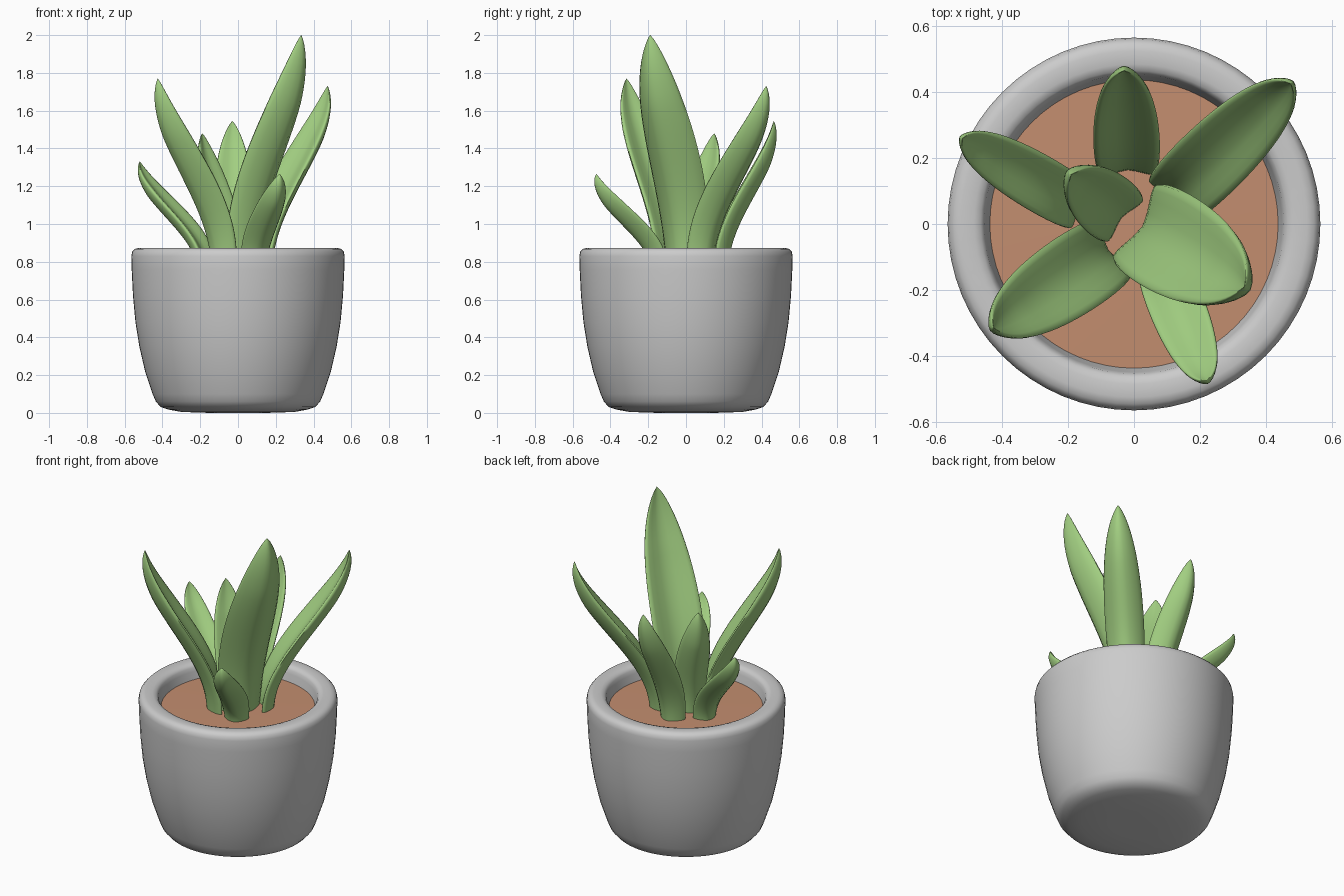
import bpy, bmesh, math
from mathutils import Vector

if "Cube" in bpy.data.objects:
    bpy.data.objects.remove(bpy.data.objects["Cube"])


def material(name, color):
    m = bpy.data.materials.new(name)
    m.diffuse_color = (*color, 1)
    m.use_nodes = True
    m.node_tree.nodes["Principled BSDF"].inputs["Base Color"].default_value = m.diffuse_color
    return m


def finish(name, bm, mat=None, angle=60):
    bmesh.ops.recalc_face_normals(bm, faces=bm.faces)
    me = bpy.data.meshes.new(name)
    bm.to_mesh(me)
    bm.free()
    ob = bpy.data.objects.new(name, me)
    bpy.context.collection.objects.link(ob)
    if mat:
        me.materials.append(mat)
    bpy.ops.object.select_all(action='DESELECT')
    ob.select_set(True)
    bpy.context.view_layer.objects.active = ob
    bpy.ops.object.shade_smooth_by_angle(angle=math.radians(angle))
    return ob


def loft(bm, rings, cap_ends=True):
    loops = [[bm.verts.new(p) for p in ring] for ring in rings]
    n = len(loops[0])
    for a, b in zip(loops, loops[1:]):
        for i in range(n):
            j = (i + 1) % n
            bm.faces.new((a[i], a[j], b[j], b[i]))
    if cap_ends:
        bm.faces.new(loops[0])
        bm.faces.new(loops[-1])


def lathe(name, profile, mat=None, segments=64):
    bm = bmesh.new()
    angles = [2 * math.pi * i / segments for i in range(segments)]
    loft(bm, [[(r * math.cos(a), r * math.sin(a), z) for a in angles]
              for r, z in profile])
    return finish(name, bm, mat)


def leaf(name, base, tip, half_width, mat, z0=0.76, steps=28, around=20):
    base, tip = Vector((*base, z0)), Vector(tip)
    heading = Vector((tip.x - base.x, tip.y - base.y, 0)).normalized()
    side = Vector((-heading.y, heading.x, 0))

    # S-shaped spine: steep at the root, leaning out, upright at the tip
    def spine(u):
        v = max(u, 0) ** 1.1
        h = v * v * (3 - 2 * v)
        p = base.lerp(tip, h)
        p.z = z0 + (tip.z - z0) * u
        return p

    rings = []
    for k in range(steps + 1):
        u = 1 - (1 - k / steps) ** 1.25
        tangent = (spine(min(u + .01, 1)) - spine(max(u - .01, 0))).normalized()
        normal = tangent.cross(side).normalized()
        if normal.dot(heading) > 0:
            normal = -normal
        shape = 1.15 * (0.68 + 0.75 * u) * max(1 - u ** 2.2, 0.001) ** 0.8
        w = half_width * shape
        t = (0.016 + 0.16 * half_width) * min(1, 1.2 * shape)
        ring = []
        for i in range(around):
            a = 2 * math.pi * i / around
            s = math.cos(a)
            # crescent section, channel facing the plant's middle
            n = 0.5 * w * (abs(s) ** 1.6 - 0.35) + t * math.sin(a)
            ring.append(spine(u) + side * (w * s) + normal * n)
        rings.append(ring)
    bm = bmesh.new()
    loft(bm, rings)
    return finish(name, bm, mat)


green = material("leaf_green", (0.36, 0.62, 0.22))
brown = material("soil_brown", (0.55, 0.27, 0.16))

# Pot with rounded foot and thick rim
lathe("pot", [(0.15, 0.0), (0.30, 0.005), (0.37, 0.018), (0.41, 0.032),
              (0.435, 0.06), (0.452, 0.10), (0.492, 0.22), (0.522, 0.35),
              (0.543, 0.48), (0.556, 0.62), (0.563, 0.76), (0.565, 0.83),
              (0.560, 0.853), (0.546, 0.868), (0.525, 0.873), (0.485, 0.872),
              (0.465, 0.866), (0.454, 0.852), (0.449, 0.83), (0.434, 0.77),
              (0.425, 0.72)])

# Soil
lathe("soil", [(0.43, 0.74), (0.437, 0.785), (0.2, 0.788), (0.02, 0.789)], brown)

# Leaves: root position, tip position, half width
for name, base, tip, width in [
        ("tall_leaf", (0.04, -0.015), (0.335, -0.19, 2.0), 0.155),
        ("front_left_leaf", (-0.09, -0.09), (-0.425, -0.315, 1.77), 0.12),
        ("back_right_leaf", (0.13, 0.09), (0.475, 0.425, 1.73), 0.11),
        ("left_leaf", (-0.18, 0.06), (-0.52, 0.26, 1.33), 0.085),
        ("back_leaf", (-0.02, 0.18), (-0.03, 0.465, 1.545), 0.10),
        ("front_leaf", (0.09, -0.15), (0.22, -0.475, 1.265), 0.085),
        ("inner_leaf", (-0.05, 0.03), (-0.19, 0.15, 1.48), 0.10)]:
    leaf(name, base, tip, width, green)
